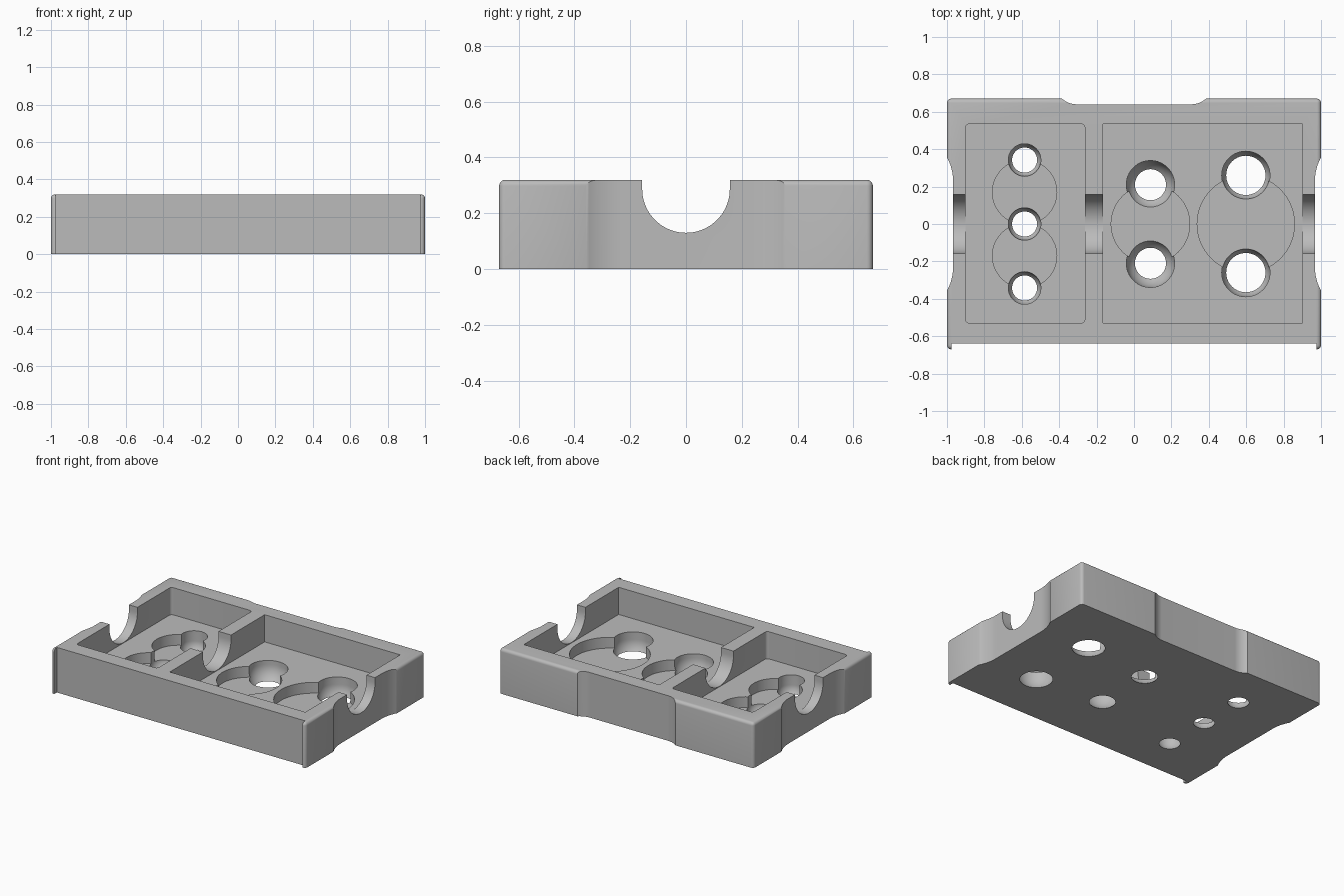
import bpy, bmesh
from math import sin, cos, pi, sqrt, asin, radians
from mathutils import Matrix

cube = bpy.data.objects.get("Cube")
if cube:
    bpy.data.objects.remove(cube, do_unlink=True)

HEIGHT, FLOOR, RECESS = 0.32, 0.127, 0.05

grey = bpy.data.materials.new("plain_grey")
grey.use_nodes = True
grey.diffuse_color = (0.5, 0.5, 0.5, 1)
grey.node_tree.nodes["Principled BSDF"].inputs["Base Color"].default_value = (0.5, 0.5, 0.5, 1)


def finish(name, bm):
    bmesh.ops.recalc_face_normals(bm, faces=bm.faces)
    mesh = bpy.data.meshes.new(name)
    bm.to_mesh(mesh)
    bm.free()
    mesh.materials.append(grey)
    obj = bpy.data.objects.new(name, mesh)
    bpy.context.collection.objects.link(obj)
    return obj


def prism(name, outline, low, high, turn=None):
    """Extrude a flat outline from low to high, then optionally rotate it."""
    bm = bmesh.new()
    a = [bm.verts.new((x, y, low)) for x, y in outline]
    b = [bm.verts.new((x, y, high)) for x, y in outline]
    bm.faces.new(a)
    bm.faces.new(b)
    for i in range(len(a)):
        j = (i + 1) % len(a)
        bm.faces.new((a[i], a[j], b[j], b[i]))
    if turn:
        bm.transform(turn)
    return finish(name, bm)


def lathe(name, x, y, profile, sides=64):
    """Closed round solid from (radius, height) points."""
    bm = bmesh.new()
    rings = [[bm.verts.new((x + r * cos(2 * pi * i / sides), y + r * sin(2 * pi * i / sides), z))
              for i in range(sides)] for r, z in profile]
    bm.faces.new(rings[0])
    bm.faces.new(rings[-1])
    for a, b in zip(rings, rings[1:]):
        for i in range(sides):
            j = (i + 1) % sides
            bm.faces.new((a[i], a[j], b[j], b[i]))
    return finish(name, bm)


def rounded_rect(x0, x1, y0, y1, r, steps=6):
    corners = [(x1 - r, y1 - r), (x0 + r, y1 - r), (x0 + r, y0 + r), (x1 - r, y0 + r)]
    return [(cx + r * cos((q + k / steps) * pi / 2), cy + r * sin((q + k / steps) * pi / 2))
            for q, (cx, cy) in enumerate(corners) for k in range(steps + 1)]


def box(x0, x1, y0, y1):
    return [(x0, y0), (x1, y0), (x1, y1), (x0, y1)]


def scoop(edge, depth, half, run):
    """Shallow grip outline on the +y side with curved ends."""
    r = (run * run + depth * depth) / (2 * depth)
    sweep = asin(run / r)
    arc = [(half - run + r * sin(sweep * k / 12), edge - depth + r - r * cos(sweep * k / 12))
           for k in range(13)]
    right = arc + [(half, edge + 0.1)]
    return right + [(-x, y) for x, y in reversed(right)]


# Tray body with rounded upright corners and top rim
body = prism("tray", box(-1, 1, -0.67, 0.67), 0, HEIGHT)
bm = bmesh.new()
bm.from_mesh(body.data)
edges = [e for e in bm.edges if max(v.co.z for v in e.verts) > 0.1]
bmesh.ops.bevel(bm, geom=edges, offset=0.022, segments=5, profile=0.5, affect='EDGES')
bm.to_mesh(body.data)
bm.free()

cutters = []

# Flat front face between two corner lips, and grips on back and sides
cutters.append(prism("front_cut", box(-0.975, 0.975, -0.9, -0.64), -0.1, 0.5))
cutters.append(prism("back_grip", scoop(0.67, 0.03, 0.385, 0.08), -0.1, 0.5))
for side in (-1, 1):
    cutters.append(prism("side_grip", scoop(1, 0.033, 0.357, 0.13), -0.1, 0.5,
                         Matrix.Rotation(side * pi / 2, 4, 'Z')))

# Two pockets
cutters.append(prism("left_pocket", rounded_rect(-0.9, -0.263, -0.53, 0.535, 0.02), FLOOR, 0.5))
cutters.append(prism("right_pocket", box(-0.165, 0.9, -0.53, 0.535), FLOOR, 0.5))

# Round-bottomed trough through the walls
R, CENTRE = 0.157, 0.287
trough = [(R * cos(pi + pi * k / 40), CENTRE + R * sin(pi + pi * k / 40)) for k in range(41)]
trough += [(R, 0.5), (-R, 0.5)]
to_x = Matrix(((0, 0, 1, 0), (1, 0, 0, 0), (0, 1, 0, 0), (0, 0, 0, 1)))
cutters.append(prism("trough", trough, -1.2, 1.2, to_x))

# Round recesses in the pocket floors
for x, y, r in ((-0.585, 0.17, 0.172), (-0.585, -0.17, 0.172), (0.088, 0, 0.21), (0.598, 0, 0.26)):
    cutters.append(lathe("recess", x, y, [(r, RECESS), (r, 0.2)], 96))

# Ball sockets with open bottoms
for x, offsets, r, hole in ((-0.585, (-0.342, 0, 0.342), 0.087, 0.067),
                            (0.088, (-0.21, 0.21), 0.129, 0.083),
                            (0.598, (-0.26, 0.26), 0.129, 0.105)):
    depth = sqrt(r * r - hole * hole)
    start = asin(depth / r)
    profile = [(hole, -0.05)]
    for k in range(9):
        a = start * (1 - k / 8)
        profile.append((r * cos(a), depth - r * sin(a)))
    profile.append((r, 0.22))
    for y in offsets:
        cutters.append(lathe("socket", x, y, profile))

# Carve the tray
bpy.context.view_layer.objects.active = body
for cutter in cutters:
    mod = body.modifiers.new("carve", 'BOOLEAN')
    mod.operation = 'DIFFERENCE'
    mod.solver = 'EXACT'
    mod.object = cutter
    bpy.ops.object.modifier_apply(modifier=mod.name)
    bpy.data.objects.remove(cutter, do_unlink=True)

# One material slot and smooth curved walls
body.data.materials.clear()
body.data.materials.append(grey)
for face in body.data.polygons:
    face.material_index = 0
bpy.ops.object.select_all(action='DESELECT')
body.select_set(True)
bpy.ops.object.shade_smooth_by_angle(angle=radians(30))
